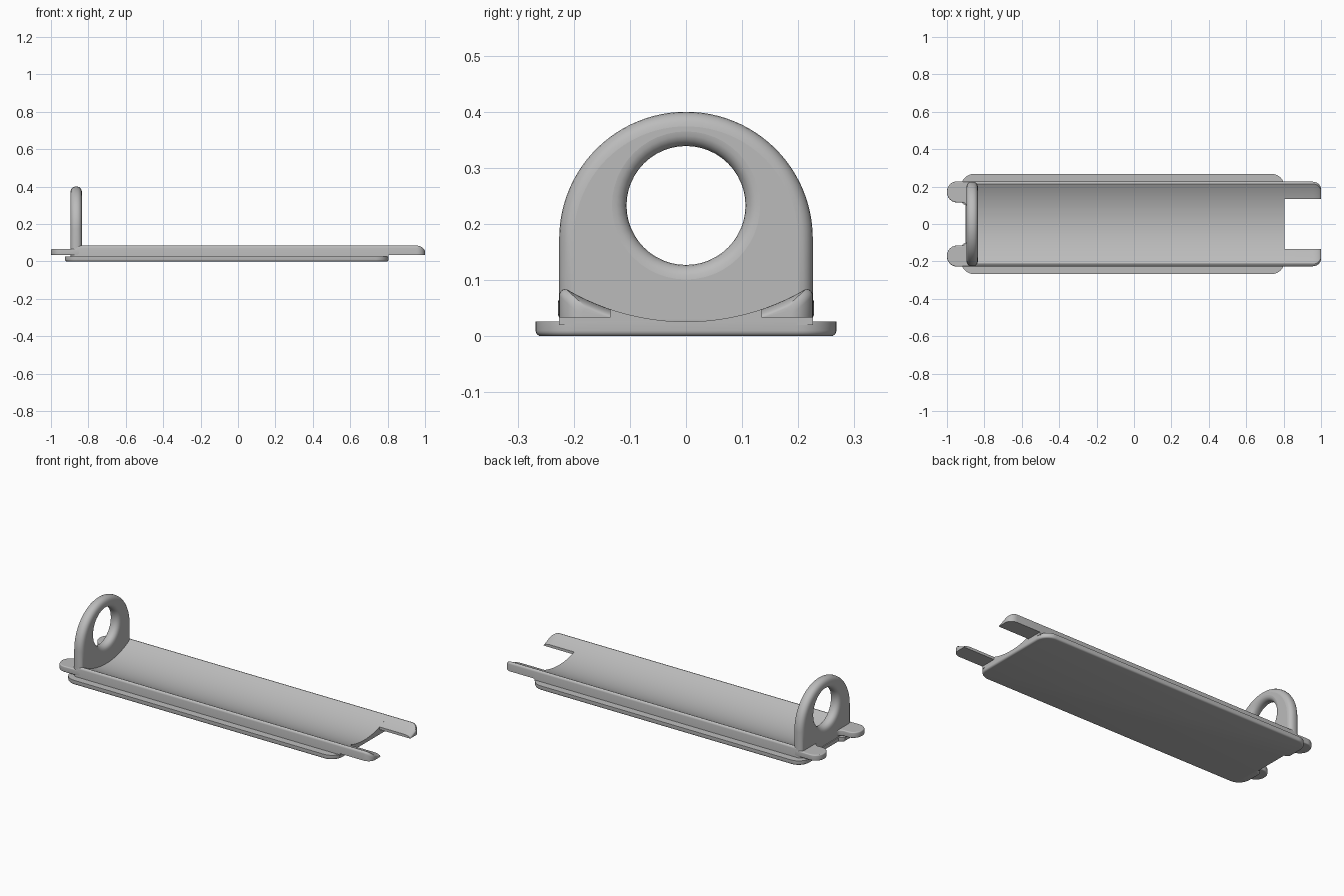
import bpy, bmesh
from math import sin, cos, pi, sqrt, radians

cube = bpy.data.objects.get("Cube")
if cube:
    bpy.data.objects.remove(cube, do_unlink=True)

grey = bpy.data.materials.new("plain grey")
grey.use_nodes = True
colour = (0.5, 0.5, 0.5, 1)
grey.diffuse_color = colour
grey.node_tree.nodes["Principled BSDF"].inputs["Base Color"].default_value = colour


def finish(obj):
    obj.data.materials.append(grey)
    bpy.ops.object.select_all(action='DESELECT')
    obj.select_set(True)
    bpy.context.view_layer.objects.active = obj
    if obj.type == 'CURVE':
        bpy.ops.object.convert(target='MESH')
    bpy.ops.object.shade_smooth_by_angle(angle=radians(35))
    return obj


def from_bmesh(name, bm):
    bmesh.ops.recalc_face_normals(bm, faces=bm.faces)
    mesh = bpy.data.meshes.new(name)
    bm.to_mesh(mesh)
    bm.free()
    obj = bpy.data.objects.new(name, mesh)
    bpy.context.collection.objects.link(obj)
    return finish(obj)


def arc(cx, cy, r, start, end, steps=10):
    angles = [radians(start + (end - start) * i / steps) for i in range(steps + 1)]
    return [(cx + r * cos(a), cy + r * sin(a)) for a in angles]


def rounded_slab(name, outlines, thickness, edge, location, rotation=(0, 0, 0)):
    """Flat filled outline with rounded rims; later outlines are holes."""
    curve = bpy.data.curves.new(name, 'CURVE')
    curve.dimensions = '2D'
    curve.fill_mode = 'BOTH'
    curve.extrude = thickness / 2 - edge
    curve.bevel_depth = edge
    curve.bevel_resolution = 4
    curve.offset = -edge
    for points in outlines:
        spline = curve.splines.new('POLY')
        spline.points.add(len(points) - 1)
        for p, (x, y) in zip(spline.points, points):
            p.co = (x, y, 0, 1)
        spline.use_cyclic_u = True
    obj = bpy.data.objects.new(name, curve)
    obj.location, obj.rotation_euler = location, rotation
    bpy.context.collection.objects.link(obj)
    return finish(obj)


# Base plate: rounded corners, shallow notch at the ring end, soft lower rim
half = (arc(0.735, 0.198, 0.07, 0, 90) + arc(-0.855, 0.198, 0.07, 90, 180)
        + [(-0.925, 0.12), (-0.915, 0.108), (-0.9, 0.1)])
outline = half + [(x, -y) for x, y in reversed(half)]
bm = bmesh.new()
base = bm.faces.new([bm.verts.new((x, y, 0)) for x, y in outline])
top = bmesh.ops.extrude_face_region(bm, geom=[base])["geom"]
bmesh.ops.translate(bm, vec=(0, 0, 0.026), verts=[g for g in top if isinstance(g, bmesh.types.BMVert)])
rim = [e for e in bm.edges if all(v.co.z < 0.001 for v in e.verts)]
bmesh.ops.bevel(bm, geom=rim, offset=0.01, segments=4, profile=0.5, affect='EDGES')
from_bmesh("base_plate", bm)

# Trough cross-sections: flat below, hollow arc above, softened outer lip
HOLLOW, CENTRE = 0.421, 0.447


def hollow(y):
    return CENTRE - sqrt(HOLLOW ** 2 - y ** 2)


def section(inner, outer, bottom, drop=0.0, both=False, steps=24):
    lip = 0.012
    start = -(outer - lip) if both else inner
    ys = [start + (outer - lip - start) * i / steps for i in range(steps + 1)]
    pts = [(y, hollow(y)) for y in ys]
    z = hollow(outer - lip)
    side = [(outer - lip + lip * sin(a), z - lip * (1 - cos(a)))
            for a in (pi / 8, pi / 4, 3 * pi / 8, pi / 2)]
    pts += side + [(outer, bottom)]
    if both:
        pts += [(-outer, bottom)] + [(-y, h) for y, h in reversed(side)]
    else:
        pts += [(inner, bottom)]
    return [(y, max(h - drop, bottom)) for y, h in pts]


def loft(name, stations, mirror=1):
    bm = bmesh.new()
    rings = [[bm.verts.new((x, mirror * y, z)) for y, z in pts] for x, pts in stations]
    for a, b in zip(rings, rings[1:]):
        for i in range(len(a)):
            j = (i + 1) % len(a)
            bm.faces.new((a[i], a[j], b[j], b[i]))
    bm.faces.new(rings[0])
    bm.faces.new(rings[-1])
    return from_bmesh(name, bm)


body = section(0, 0.226, 0.02, both=True)
loft("trough", [(-0.87, body), (0.805, body)])

# Prongs with rounded tips, and rear tabs with concave inner corners
prong = [(0.79, section(0.135, 0.226, 0.033))]
for i in range(11):
    a = i / 10 * pi / 2
    prong.append((0.955 + 0.045 * sin(a),
                  section(0.135, 0.226 - 0.04 * (1 - cos(a)), 0.033, 0.015 * (1 - cos(a)))))
tab = ([(-0.85, 0.226)] + arc(-0.946, 0.174, 0.054, 90, 180)
       + arc(-0.946, 0.169, 0.054, 180, 270)
       + arc(-0.92, 0.09, 0.025, 90, 0, 6) + [(-0.85, 0.09)])
for side, s in (("left", 1), ("right", -1)):
    loft(side + "_prong", prong, s)
for side, s in (("back", 1), ("front", -1)):
    rounded_slab(side + "_tab", [[(x, s * y) for x, y in tab][::s]], 0.034, 0.006, (0, 0, 0.05))

# Upright ring plate with a round hole
shield = [(0.226, 0.004)] + arc(0, 0.174, 0.226, 0, 180, 48) + [(-0.226, 0.004)]
hole = arc(0, 0.233, 0.106, 0, -360, 48)[:-1]
rounded_slab("ring_plate", [shield, hole], 0.06, 0.026, (-0.865, 0, 0), (pi / 2, 0, pi / 2))
